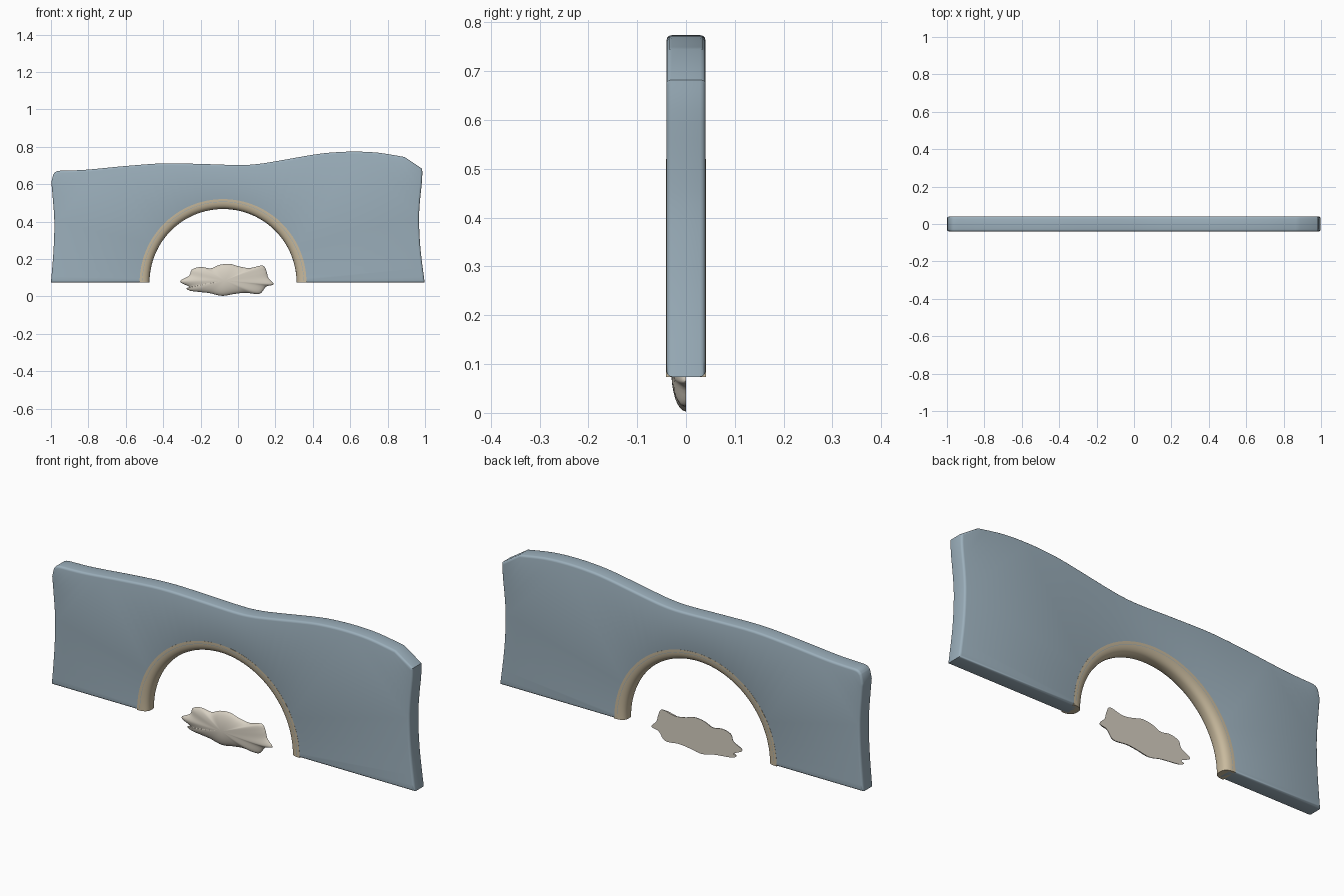
import bpy, bmesh, math
from mathutils import Vector

if "Cube" in bpy.data.objects:
    bpy.data.objects.remove(bpy.data.objects["Cube"])


def material(name, rgb):
    m = bpy.data.materials.new(name)
    m.diffuse_color = (*rgb, 1)
    m.use_nodes = True
    m.node_tree.nodes["Principled BSDF"].inputs["Base Color"].default_value = m.diffuse_color
    return m


def spline(pts, steps, closed=False):
    # Catmull-Rom through 2D points
    n, out = len(pts), []
    for i in range(n if closed else n - 1):
        idx = [(i + k) % n if closed else min(max(i + k, 0), n - 1) for k in (-1, 0, 1, 2)]
        a, b, c, d = (Vector(pts[j]) for j in idx)
        for s in range(steps):
            t = s / steps
            out.append(0.5 * (2 * b + (c - a) * t + (2 * a - 5 * b + 4 * c - d) * t * t
                              + (3 * b - a - 3 * c + d) * t ** 3))
    if not closed:
        out.append(Vector(pts[-1]))
    return out


def finish(name, bm, mat, angle):
    bmesh.ops.recalc_face_normals(bm, faces=bm.faces[:])
    me = bpy.data.meshes.new(name)
    bm.to_mesh(me)
    bm.free()
    ob = bpy.data.objects.new(name, me)
    bpy.context.collection.objects.link(ob)
    me.materials.append(mat)
    bpy.ops.object.select_all(action='DESELECT')
    ob.select_set(True)
    bpy.context.view_layer.objects.active = ob
    bpy.ops.object.shade_smooth_by_angle(angle=math.radians(angle))
    return ob


CX, CZ, HALF = -0.08, 0.074, 0.04
blue = material("panel_blue", (0.33, 0.43, 0.50))
tan = material("trim_tan", (0.58, 0.49, 0.34))
cream = material("puff_cream", (0.68, 0.63, 0.54))

# Panel: wavy outline with arch opening, extruded and edge-rounded
left = [(-1, CZ), (-0.986, 0.25), (-0.982, 0.4), (-0.99, 0.52), (-0.998, 0.61)]
top = [(-0.988, 0.652), (-0.965, 0.67), (-0.9, 0.673), (-0.8, 0.678), (-0.6, 0.697), (-0.4, 0.711),
       (-0.2, 0.708), (0, 0.702), (0.1, 0.707), (0.2, 0.722), (0.4, 0.757), (0.5, 0.769),
       (0.62, 0.774), (0.75, 0.768), (0.89, 0.745)]
right = [(0.985, 0.682), (0.984, 0.62), (0.972, 0.5), (0.968, 0.4), (0.976, 0.25), (0.998, CZ)]
arch = [Vector((CX + 0.42 * math.cos(a), CZ + 0.42 * math.sin(a)))
        for a in (math.pi * i / 64 for i in range(65))]
outline = spline(left, 4) + spline(top, 4) + spline(right, 4) + arch
bm = bmesh.new()
front = bm.faces.new([bm.verts.new((p.x, -HALF, p.y)) for p in outline])
ext = bmesh.ops.extrude_face_region(bm, geom=[front], use_keep_orig=True)
back = [g for g in ext['geom'] if isinstance(g, bmesh.types.BMFace)][0]
bmesh.ops.translate(bm, vec=(0, 2 * HALF, 0), verts=back.verts[:])
bmesh.ops.recalc_face_normals(bm, faces=bm.faces[:])
rims = list(front.edges) + list(back.edges)
bmesh.ops.bevel(bm, geom=rims, offset=0.011, segments=3, profile=0.5, affect='EDGES')
bmesh.ops.triangulate(bm, faces=[f for f in bm.faces if len(f.verts) > 4])
finish("panel", bm, blue, 35)

# Arch trim: rounded section swept through a half circle
section = []
for k in range(17):
    a = -math.pi / 2 + math.pi * k / 16
    c, s = math.cos(a), math.sin(a)
    section.append((0.446 - 0.053 * abs(c) ** 0.75, 0.0405 * math.copysign(abs(s) ** 0.75, s)))
bm = bmesh.new()
rings = []
for i in range(97):
    a = math.pi * i / 96
    rings.append([bm.verts.new((CX + r * math.cos(a), y, CZ + r * math.sin(a))) for r, y in section])
n = len(section)
for p, q in zip(rings, rings[1:]):
    for k in range(n):
        bm.faces.new((p[k], p[(k + 1) % n], q[(k + 1) % n], q[k]))
bm.faces.new(rings[0])
bm.faces.new(rings[-1])
finish("arch_trim", bm, tan, 40)

# Puff: lobed outline, domed front, flat back
lobes = [(-.31, .08), (-.262, .11), (-.247, .143), (-.2, .157), (-.145, .15), (-.1, .168),
         (-.045, .174), (.01, .159), (.065, .152), (.132, .165), (.152, .135), (.162, .1),
         (.19, .065), (.15, .052), (.115, .014), (.04, .019), (-.02, .013), (-.085, .003),
         (-.15, .017), (-.2, .023), (-.255, .03), (-.277, .043), (-.262, .052)]
edge = spline(lobes, 5, True)
mid = Vector((-0.07, 0.085))
bm = bmesh.new()
rings = []
for k in range(10):
    a = math.pi / 2 * k / 10
    rings.append([bm.verts.new((*(mid + (p - mid) * math.cos(a)), 0)) for p in edge])
    for v in rings[-1]:
        v.co = (v.co.x, -0.03 * math.sin(a), v.co.y)
tip = bm.verts.new((mid.x, -0.03, mid.y))
n = len(edge)
for p, q in zip(rings, rings[1:]):
    for k in range(n):
        bm.faces.new((p[k], p[(k + 1) % n], q[(k + 1) % n], q[k]))
for k in range(n):
    bm.faces.new((rings[-1][k], rings[-1][(k + 1) % n], tip))
bm.faces.new(rings[0])
finish("puff", bm, cream, 50)
